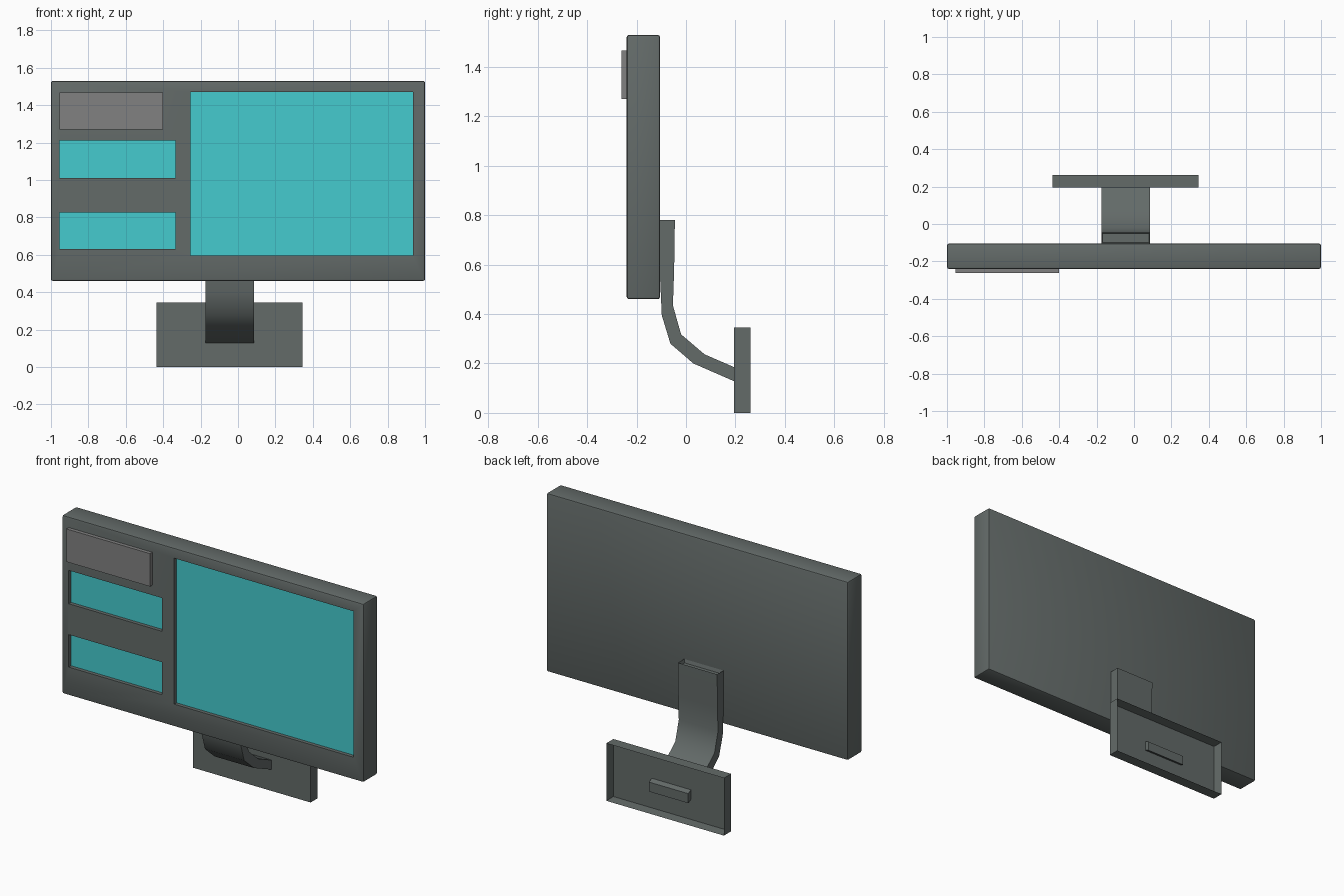
import bpy, bmesh, math

if "Cube" in bpy.data.objects:
    bpy.data.objects.remove(bpy.data.objects["Cube"])


def material(name, rgb):
    m = bpy.data.materials.new(name)
    m.diffuse_color = (*rgb, 1)
    m.use_nodes = True
    m.node_tree.nodes["Principled BSDF"].inputs["Base Color"].default_value = m.diffuse_color
    return m


casing = material("casing", (0.125, 0.145, 0.14))
cyan = material("screen_cyan", (0.06, 0.6, 0.62))
grey = material("panel_grey", (0.22, 0.22, 0.22))


def finish(name, bm, mat, bevel=0):
    bmesh.ops.recalc_face_normals(bm, faces=bm.faces)
    if bevel:
        bmesh.ops.bevel(bm, geom=bm.edges[:], offset=bevel, segments=2,
                        profile=0.5, affect='EDGES')
    me = bpy.data.meshes.new(name)
    bm.to_mesh(me)
    bm.free()
    ob = bpy.data.objects.new(name, me)
    bpy.context.collection.objects.link(ob)
    if mat:
        me.materials.append(mat)
    return ob


def box_bm(x0, x1, y0, y1, z0, z1):
    bm = bmesh.new()
    bmesh.ops.create_cube(bm, size=1)
    for v in bm.verts:
        v.co = (x1 if v.co.x > 0 else x0,
                y1 if v.co.y > 0 else y0,
                z1 if v.co.z > 0 else z0)
    return bm


def activate(ob):
    bpy.ops.object.select_all(action='DESELECT')
    ob.select_set(True)
    bpy.context.view_layer.objects.active = ob


def smooth(ob, angle=30):
    activate(ob)
    bpy.ops.object.shade_smooth_by_angle(angle=math.radians(angle))


FRONT, BACK, RECESS = -0.24, -0.105, 0.025

# Monitor housing with a recess for each screen
housing = finish("housing", box_bm(-1, 1, FRONT, BACK, 0.46, 1.53), casing, 0.01)
screens = {
    "main_screen": (-0.255, 0.935, 0.595, 1.47),
    "upper_small_screen": (-0.955, -0.335, 1.01, 1.21),
    "lower_small_screen": (-0.955, -0.335, 0.63, 0.825),
}
for name, (x0, x1, z0, z1) in screens.items():
    cutter = finish("cutter", box_bm(x0, x1, FRONT - 0.1, FRONT + RECESS, z0, z1), casing)
    cutter.hide_render = True
    activate(housing)
    mod = housing.modifiers.new("recess", 'BOOLEAN')
    mod.operation, mod.solver, mod.object = 'DIFFERENCE', 'EXACT', cutter
    bpy.ops.object.modifier_apply(modifier=mod.name)
    bpy.data.objects.remove(cutter)
    finish(name, box_bm(x0, x1, FRONT + RECESS - 0.003, FRONT + RECESS + 0.003, z0, z1), cyan)
smooth(housing)

# Raised grey panel above the small screens
finish("raised_panel", box_bm(-0.955, -0.40, -0.262, FRONT + 0.005, 1.27, 1.467), grey)

# Bent arm: side profile (y, z) swept across x, with a sunken top
profile = [(-0.105, 0.78), (-0.105, 0.55), (-0.098, 0.395), (-0.063, 0.28),
           (0.03, 0.20), (0.195, 0.128), (0.23, 0.113),
           (0.23, 0.17), (0.195, 0.185), (0.075, 0.237), (-0.02, 0.318),
           (-0.053, 0.435), (-0.048, 0.58), (-0.045, 0.78)]
bm = bmesh.new()
side = bm.faces.new([bm.verts.new((-0.175, y, z)) for y, z in profile])
ext = bmesh.ops.extrude_face_region(bm, geom=[side])["geom"]
bmesh.ops.translate(bm, vec=(0.26, 0, 0),
                    verts=[v for v in ext if isinstance(v, bmesh.types.BMVert)])
bmesh.ops.recalc_face_normals(bm, faces=bm.faces)
top = max(bm.faces, key=lambda f: min(v.co.z for v in f.verts))
bmesh.ops.inset_region(bm, faces=[top], thickness=0.008, depth=0)
bmesh.ops.translate(bm, vec=(0, 0, -0.02), verts=top.verts[:])
smooth(finish("arm", bm, casing), 40)

# Wall plate: shallow tray open at the back
bm = box_bm(-0.435, 0.345, 0.195, 0.262, 0, 0.345)
bm.normal_update()
back = max(bm.faces, key=lambda f: f.calc_center_median().y)
bmesh.ops.inset_region(bm, faces=[back], thickness=0.006, depth=0)
bmesh.ops.translate(bm, vec=(0, -0.06, 0), verts=back.verts[:])
finish("wall_plate", bm, casing)
